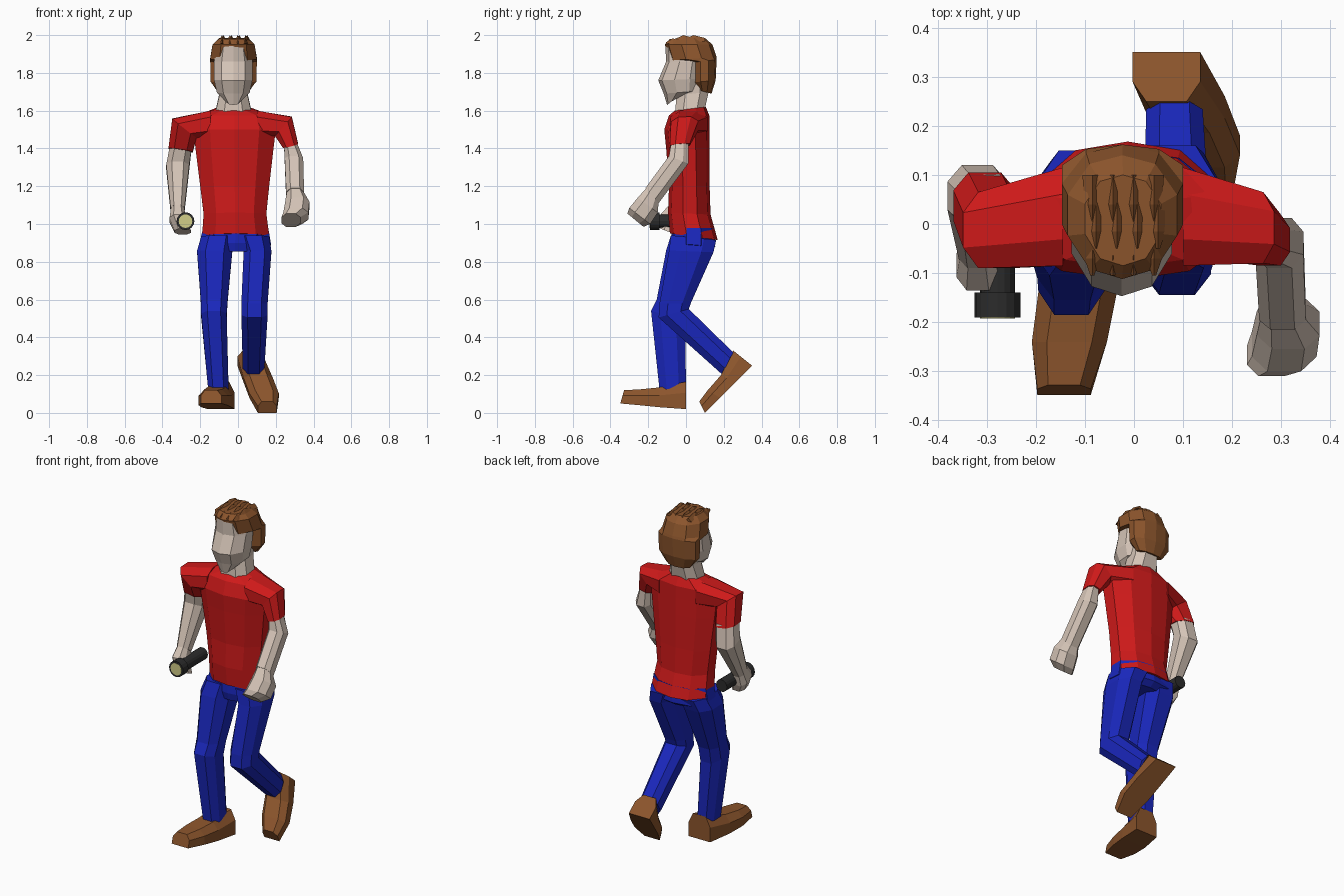
import bpy, bmesh, math

def material(name, rgb):
    m = bpy.data.materials.new(name)
    m.diffuse_color = (*rgb, 1)
    return m

RED = material("red_cloth", (0.62, 0.01, 0.01))
BLUE = material("blue_cloth", (0.01, 0.02, 0.50))
SKIN = material("skin", (0.66, 0.55, 0.47))
BROWN = material("brown", (0.26, 0.09, 0.025))
BLACK = material("black_metal", (0.025, 0.025, 0.025))
LENS = material("lens", (0.65, 0.62, 0.25))

# unit cross-sections: (across, front to back)
LIMB = [(.24, 0), (.76, 0), (1, .27), (1, .73), (.76, 1), (.24, 1), (0, .73), (0, .27)]
BODY = [(0, .35), (.2, .08), (.5, 0), (.8, .08), (1, .35),
        (1, .68), (.8, .93), (.5, 1), (.2, .93), (0, .68)]
SHOE = [(0, 0), (1, 0), (1, .6), (.8, 1), (.2, 1), (0, .6)]

def loft(name, rings, mat, section=LIMB):
    """ring = x left, x right, front y, front z, back y, back z[, z rise from left to right]"""
    bm = bmesh.new()
    loops = []
    for r in rings:
        xl, xr, yf, zf, yb, zb = r[:6]
        rise = r[6] if len(r) > 6 else 0
        loops.append([bm.verts.new((xl + (xr - xl) * u, yf + (yb - yf) * v,
                                    zf + (zb - zf) * v + rise * (u - .5))) for u, v in section])
    n = len(section)
    for a, b in zip(loops, loops[1:]):
        for i in range(n):
            j = (i + 1) % n
            bm.faces.new((a[i], a[j], b[j], b[i]))
    bm.faces.new(loops[0])
    bm.faces.new(loops[-1])
    bmesh.ops.recalc_face_normals(bm, faces=bm.faces)
    me = bpy.data.meshes.new(name)
    bm.to_mesh(me)
    bm.free()
    me.materials.append(mat)
    ob = bpy.data.objects.new(name, me)
    bpy.context.collection.objects.link(ob)
    return ob

# shirt
loft("shirt_body", [
    (-.19, .165, -.085, .95, .168, .915),
    (-.182, .15, -.095, 1.06, .13, 1.05),
    (-.2, .165, -.09, 1.2, .125, 1.2),
    (-.225, .188, -.105, 1.4, .125, 1.4),
    (-.235, .2, -.115, 1.5, .125, 1.5),
    (-.22, .18, -.09, 1.575, .125, 1.57),
    (-.12, .075, -.06, 1.6, .105, 1.62)], RED, BODY)
loft("left_sleeve", [
    (.1, .1, -.085, 1.53, .115, 1.53, .14),
    (.195, .285, -.08, 1.515, .065, 1.52, .1),
    (.238, .318, -.085, 1.41, .02, 1.42, .02)], RED)
loft("right_sleeve", [
    (-.145, -.145, -.085, 1.53, .115, 1.53, -.14),
    (-.348, -.22, -.09, 1.505, .065, 1.51, -.1),
    (-.368, -.24, -.03, 1.395, .105, 1.385, -.02)], RED)

# arms and hands
loft("left_arm", [
    (.243, .312, -.078, 1.43, .012, 1.43),
    (.247, .345, -.09, 1.36, .012, 1.32),
    (.255, .35, -.215, 1.19, -.145, 1.11)], SKIN)
loft("left_hand", [
    (.258, .348, -.21, 1.19, -.145, 1.115),
    (.25, .378, -.255, 1.14, -.15, 1.06),
    (.24, .372, -.3, 1.085, -.19, 1.0),
    (.23, .33, -.31, 1.055, -.225, .985)], SKIN)
loft("right_arm", [
    (-.362, -.245, -.02, 1.41, .1, 1.4),
    (-.38, -.258, -.005, 1.33, .12, 1.27),
    (-.357, -.283, -.09, 1.1, -.02, 1.05)], SKIN)
loft("right_hand", [
    (-.355, -.285, -.09, 1.1, -.02, 1.055),
    (-.362, -.275, -.135, 1.05, -.035, .99),
    (-.335, -.25, -.135, .975, -.055, .945)], SKIN)

# trousers
loft("pelvis", [
    (-.185, .16, -.075, .98, .15, .98),
    (-.205, .175, -.08, .9, .155, .88),
    (-.15, .12, -.07, .855, .12, .855)], BLUE, BODY)
loft("right_leg", [
    (-.195, -.02, -.08, .94, .15, .92),
    (-.217, -.03, -.105, .86, .125, .85),
    (-.197, -.055, -.155, .6, .01, .58),
    (-.195, -.06, -.185, .54, -.005, .49),
    (-.158, -.05, -.14, .12, 0, .14)], BLUE)
loft("left_leg", [
    (0, .165, -.08, .94, .16, .915),
    (.03, .177, -.09, .86, .145, .85),
    (.018, .157, -.14, .58, .025, .58),
    (.018, .157, -.145, .505, .015, .55),
    (.025, .14, .19, .205, .25, .32)], BLUE)

# shoes, lofted from heel to toe with the sole as the section's front
loft("right_shoe", [
    (-.16, -.018, 0, .02, 0, .165),
    (-.195, -.035, -.14, .03, -.14, .135),
    (-.208, -.055, -.24, .04, -.24, .125),
    (-.197, -.088, -.348, .05, -.328, .12)], BROWN, SHOE)
loft("left_shoe", [
    (-.003, .135, .35, .25, .25, .33),
    (.03, .185, .26, .16, .185, .2),
    (.06, .216, .18, .08, .115, .12),
    (.105, .205, .1, 0, .07, .06)], BROWN, SHOE)

# neck and head
loft("neck", [
    (-.118, .07, -.058, 1.59, .1, 1.61),
    (-.098, .05, -.05, 1.68, .12, 1.7),
    (-.098, .05, -.05, 1.78, .12, 1.78)], SKIN)
loft("face", [
    (-.065, .015, -.1, 1.63, -.03, 1.685),
    (-.112, .062, -.118, 1.69, .08, 1.705),
    (-.127, .077, -.147, 1.76, .1, 1.77),
    (-.127, .077, -.105, 1.86, .1, 1.86),
    (-.11, .06, -.11, 1.95, .1, 1.95)], SKIN, BODY)

# hair: back, cap and small forward-pointing tufts
loft("hair", [
    (-.105, .055, .06, 1.71, .135, 1.69),
    (-.145, .097, .035, 1.75, .157, 1.76),
    (-.147, .1, .03, 1.855, .162, 1.87),
    (-.147, .1, -.088, 1.865, .162, 1.885),
    (-.135, .088, -.112, 1.95, .14, 1.95),
    (-.1, .055, -.085, 1.98, .1, 1.985)], BROWN, BODY)
TUFT = [(0, 0), (1, 0), (.5, 1)]
for row, (y, z) in enumerate([(-.07, 1.945), (-.015, 1.965), (.04, 1.965)]):
    for i in range(4):
        x = -.105 + .042 * i + .008 * (row % 2)
        loft(f"hair_tuft_{row}_{i}", [
            (x, x + .04, y + .06, z, y + .06, z + .02),
            (x + .004, x + .036, y, z + .005, y, min(z + .038, 2.0)),
            (x + .016, x + .024, y - .035, z + .012, y - .035, z + .018)], BROWN, TUFT)

# torch held along y
def barrel(name, y0, y1, radius, mat):
    bpy.ops.mesh.primitive_cylinder_add(vertices=16, radius=radius, depth=y1 - y0,
                                        location=(-.278, (y0 + y1) / 2, 1.015),
                                        rotation=(math.pi / 2, 0, 0))
    ob = bpy.context.object
    ob.name = name
    ob.data.materials.append(mat)

barrel("torch_body", -.145, .06, .036, BLACK)
barrel("torch_head", -.19, -.14, .047, BLACK)
barrel("torch_lens", -.192, -.185, .036, LENS)
